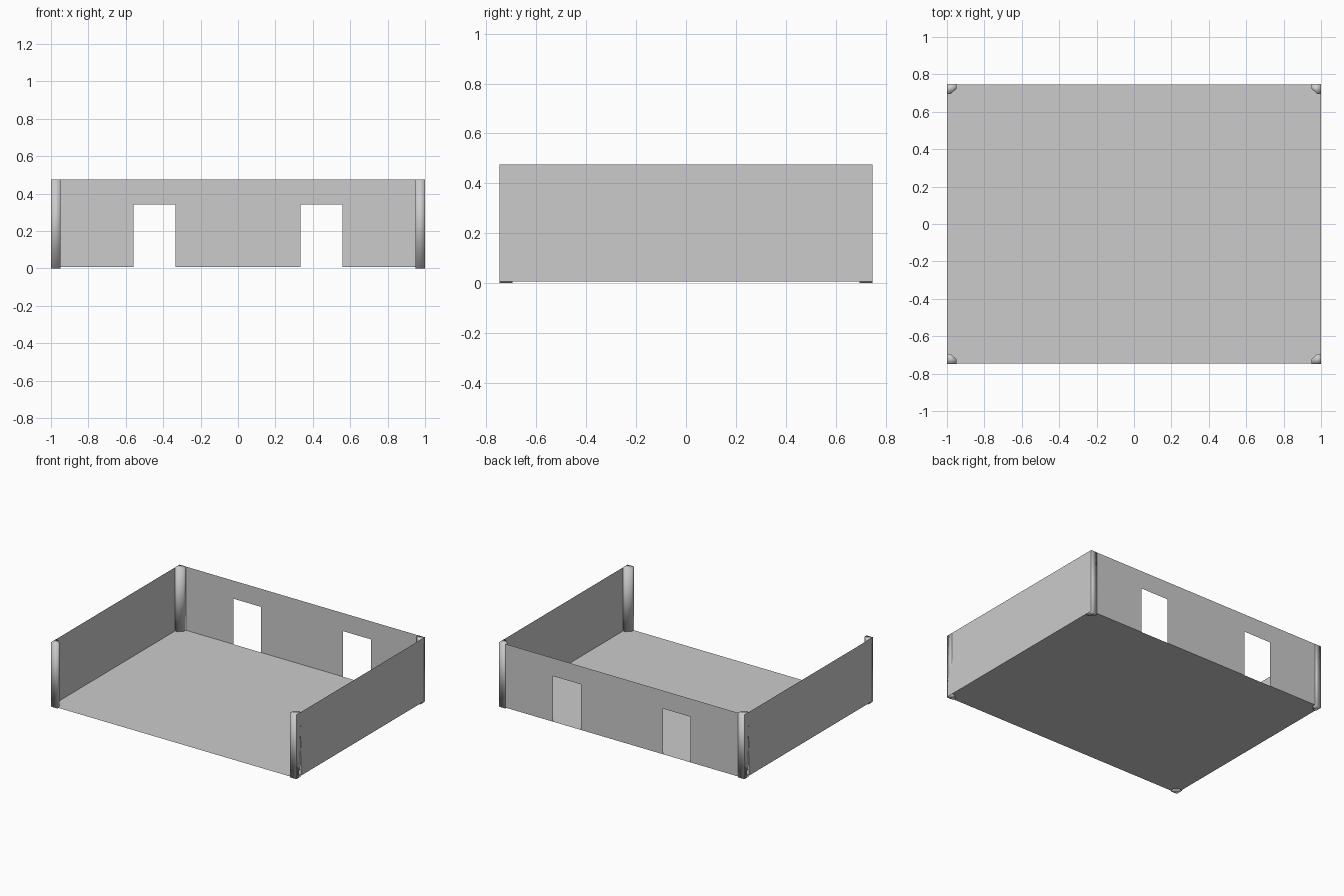
import bpy

if "Cube" in bpy.data.objects:
    bpy.data.objects.remove(bpy.data.objects["Cube"])

W, D = 1.0, 0.747          # half width, half depth
BASE, TOP = 0.006, 0.475   # floor level, wall top
DOOR_TOP = 0.342


def make(name, verts, faces, smooth=False):
    mesh = bpy.data.meshes.new(name)
    mesh.from_pydata(verts, [], faces)
    mesh.update()
    if smooth:
        mesh.shade_smooth()
    obj = bpy.data.objects.new(name, mesh)
    bpy.context.collection.objects.link(obj)
    return obj


# floor sheet, facing up
make("floor", [(-W, -D, BASE), (W, -D, BASE), (W, D, BASE), (-W, D, BASE)], [(0, 1, 2, 3)])

# side wall sheets
for name, s in (("left_wall", -1), ("right_wall", 1)):
    make(name, [(s * W, -D, BASE), (s * W, D, BASE), (s * W, D, TOP), (s * W, -D, TOP)],
         [(0, 1, 2, 3) if s > 0 else (3, 2, 1, 0)])

# back wall sheet with two door openings, as a grid with cells left out
xs = [-W, -0.56, -0.335, 0.335, 0.56, W]
zs = [BASE, DOOR_TOP, TOP]
n = len(xs)
cells = [(i, j) for j in range(2) for i in range(n - 1) if not (j == 0 and i in (1, 3))]
make("back_wall", [(x, D, z) for z in zs for x in xs],
     [(j * n + i, (j + 1) * n + i, (j + 1) * n + i + 1, j * n + i + 1) for i, j in cells])

# chamfered corner posts, standing a hair outside the wall ends
profile = [(1.0, 0.748), (0.948, 0.748), (0.948, 0.725), (0.978, 0.696), (1.0, 0.696)]
k = len(profile)
for name, sx, sy in (("front_left_post", -1, -1), ("front_right_post", 1, -1),
                     ("back_left_post", -1, 1), ("back_right_post", 1, 1)):
    ring = [(sx * x, sy * y) for x, y in profile]
    if sx * sy < 0:
        ring.reverse()
    verts = [(x, y, z) for z in (0.0, TOP) for x, y in ring]
    faces = [(i, (i + 1) % k, k + (i + 1) % k, k + i) for i in range(k)]
    faces += [tuple(reversed(range(k))), tuple(range(k, 2 * k))]
    make(name, verts, faces, smooth=True)
